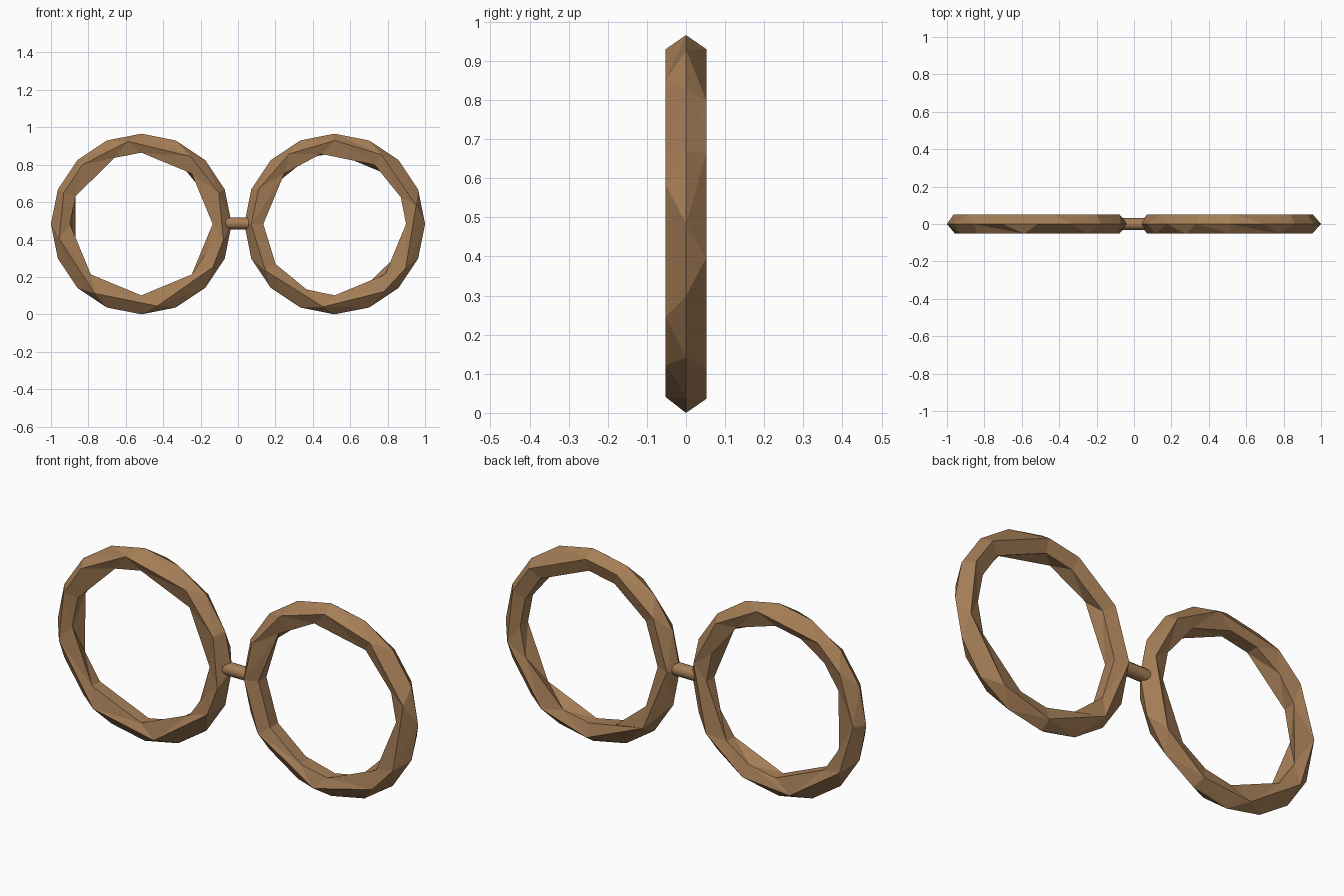
import bpy, bmesh, math

if "Cube" in bpy.data.objects:
    bpy.data.objects.remove(bpy.data.objects["Cube"])

CENTRE_X, CENTRE_Z = 0.517, 0.483

brown = bpy.data.materials.new("warm brown")
brown.diffuse_color = (0.38, 0.21, 0.095, 1)
brown.use_nodes = True
brown.node_tree.nodes["Principled BSDF"].inputs["Base Color"].default_value = brown.diffuse_color

# Five ridges around the rim section: (radius, depth)
SECTION = [(0.483, 0.0), (0.447, -0.052), (0.3815, -0.031),
           (0.3815, 0.031), (0.447, 0.052)]
OUTER = [22.5 * i for i in range(16)]


def stitch(bm, a, b):
    """Triangulate between two closed loops of (angle, vertex)."""
    i = j = 0
    n, m = len(a), len(b)
    while i < n or j < m:
        next_a = a[(i + 1) % n][0] + 360 * ((i + 1) // n)
        next_b = b[(j + 1) % m][0] + 360 * ((j + 1) // m)
        va, vb = a[i % n][1], b[j % m][1]
        if j >= m or (i < n and next_a <= next_b):
            bm.faces.new((va, a[(i + 1) % n][1], vb))
            i += 1
        else:
            bm.faces.new((va, b[(j + 1) % m][1], vb))
            j += 1


def rim(name, cx, ridges):
    bm = bmesh.new()
    loops = []
    for (r, y), angles in zip(SECTION, ridges):
        loop = []
        for d in angles:
            t = math.radians(d)
            v = bm.verts.new((cx + r * math.cos(t), y, CENTRE_Z + r * math.sin(t)))
            loop.append((d, v))
        loops.append(loop)
    for k in range(5):
        stitch(bm, loops[k], loops[(k + 1) % 5])
    bmesh.ops.recalc_face_normals(bm, faces=bm.faces)
    mesh = bpy.data.meshes.new(name)
    bm.to_mesh(mesh)
    bm.free()
    mesh.materials.append(brown)
    bpy.context.collection.objects.link(bpy.data.objects.new(name, mesh))


# Irregularly faceted rims: outer, front, inner front, inner back, back
rim("left_rim", -CENTRE_X, [
    OUTER,
    [22, 54, 99, 135, 158, 190, 236, 281, 329, 349],
    [0, 45, 90, 112, 157, 180, 225, 270, 315, 337],
    [0, 22, 56, 90, 112, 135, 157, 202, 225, 270, 292, 315],
    [11, 45, 79, 124, 146, 180, 214, 258, 292, 326]])
rim("right_rim", CENTRE_X, [
    OUTER,
    [13, 56, 90, 123, 155, 180, 214, 262, 306, 328],
    [0, 22, 56, 101, 135, 180, 214, 247, 270, 315],
    [0, 22, 45, 90, 112, 146, 180, 214, 247, 270, 292, 337],
    [24, 45, 90, 112, 146, 180, 225, 270, 304, 349]])

# Short round bar joining the rims
bpy.ops.mesh.primitive_cylinder_add(vertices=12, radius=0.032, depth=0.135,
                                    location=(0, 0, CENTRE_Z + 0.003),
                                    rotation=(0, math.pi / 2, 0))
bridge = bpy.context.object
bridge.name = "bridge"
bridge.data.materials.append(brown)
bpy.ops.object.shade_smooth_by_angle()
